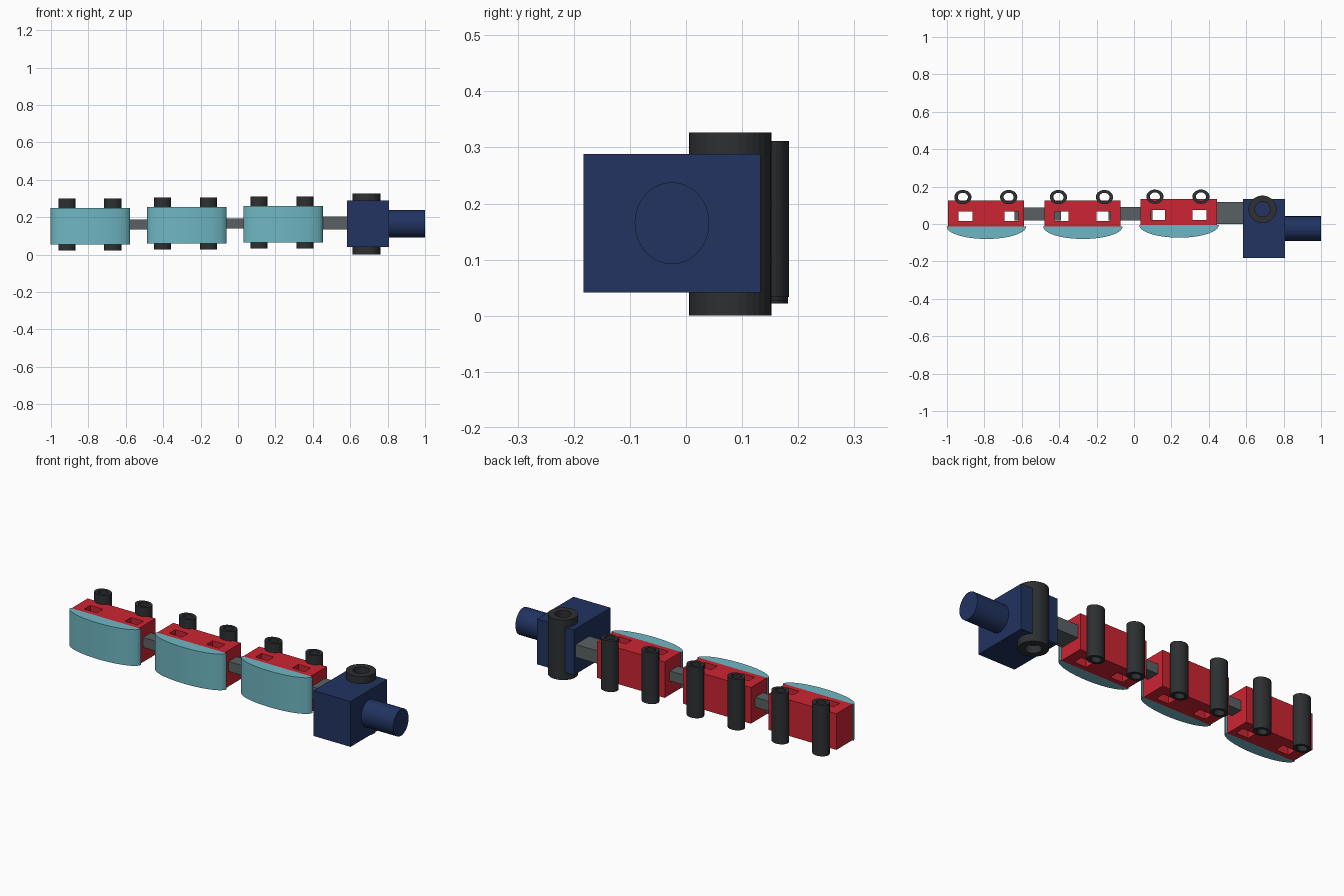
import bpy, bmesh
from math import sin, cos, pi

if "Cube" in bpy.data.objects:
    bpy.data.objects.remove(bpy.data.objects["Cube"])


def material(name, rgb):
    m = bpy.data.materials.new(name)
    m.diffuse_color = (*rgb, 1)
    m.use_nodes = True
    m.node_tree.nodes["Principled BSDF"].inputs["Base Color"].default_value = m.diffuse_color
    return m


RED = material("red", (0.60, 0.018, 0.032))
TEAL = material("teal", (0.16, 0.47, 0.54))
NAVY = material("navy", (0.015, 0.033, 0.117))
BLACK = material("black", (0.026, 0.029, 0.031))
GREY = material("grey", (0.10, 0.12, 0.127))


def finish(bm, name, mat):
    bmesh.ops.recalc_face_normals(bm, faces=bm.faces[:])
    me = bpy.data.meshes.new(name)
    bm.to_mesh(me)
    bm.free()
    me.materials.append(mat)
    ob = bpy.data.objects.new(name, me)
    bpy.context.collection.objects.link(ob)
    return ob


def extrude_up(bm, height):
    r = bmesh.ops.extrude_face_region(bm, geom=bm.faces[:])
    verts = [v for v in r["geom"] if isinstance(v, bmesh.types.BMVert)]
    bmesh.ops.translate(bm, verts=verts, vec=(0, 0, height))


def plate(name, xs, ys, z0, z1, mat, holes=()):
    """Block split along xs and ys, with the listed cells left open right through."""
    bm = bmesh.new()
    v = [[bm.verts.new((x, y, z0)) for y in ys] for x in xs]
    for i in range(len(xs) - 1):
        for j in range(len(ys) - 1):
            if (i, j) not in holes:
                bm.faces.new((v[i][j], v[i + 1][j], v[i + 1][j + 1], v[i][j + 1]))
    extrude_up(bm, z1 - z0)
    return finish(bm, name, mat)


def tube(name, x, y, z0, z1, outer, inner, mat, n=32):
    bm = bmesh.new()
    rings = [[bm.verts.new((x + rx * cos(2 * pi * k / n), y + ry * sin(2 * pi * k / n), z0))
              for k in range(n)] for rx, ry in (outer, inner)]
    for k in range(n):
        m = (k + 1) % n
        bm.faces.new((rings[0][k], rings[0][m], rings[1][m], rings[1][k]))
    extrude_up(bm, z1 - z0)
    return finish(bm, name, mat)


def bowed_pad(name, x, y, rx, ry, z0, z1, mat, n=32):
    """Half-ellipse slab bulging towards the front."""
    bm = bmesh.new()
    bm.faces.new([bm.verts.new((x - rx * cos(pi * k / n), y - ry * sin(pi * k / n), z0))
                  for k in range(n + 1)])
    extrude_up(bm, z1 - z0)
    return finish(bm, name, mat)


# Three segments: red body with two slots, teal front pad, two rear tubes
segments = [  # left x of body, y of body front, base z, slot starts, tube centres
    (-0.995, -0.013, 0.053, (0.057, 0.303), (0.080, 0.325)),
    (-0.479, -0.013, 0.058, (0.054, 0.279), (0.075, 0.321)),
    (0.035, -0.006, 0.064, (0.055, 0.278), (0.077, 0.323)),
]
for i, (x, y, z, slots, tubes) in enumerate(segments, 1):
    a, b = slots
    xs = [x + d for d in (0, a, a + 0.075, b, b + 0.075, 0.408)]
    ys = [y, y + 0.028, y + 0.080, y + 0.139]
    plate(f"segment_body_{i}", xs, ys, z, z + 0.197, RED, {(1, 1), (3, 1)})
    bowed_pad(f"segment_pad_{i}", x + 0.206, y, 0.2125, 0.067, z, z + 0.197, TEAL)
    for k, t in enumerate(tubes, 1):
        tube(f"rear_tube_{i}_{k}", x + t, 0.144 + (0.002 if i == 3 else 0), z - 0.031,
             z + 0.247, (0.046, 0.038), (0.027, 0.023), BLACK)

# Grey connecting links
plate("link_1", (-0.64, -0.39), (0.02, 0.088), 0.133, 0.187, GREY)
plate("link_2", (-0.135, 0.10), (0.02, 0.090), 0.140, 0.194, GREY)
plate("link_3", (0.40, 0.62), (0.0, 0.118), 0.133, 0.203, GREY)

# End block with its vertical tube
plate("end_block", (0.583, 0.807), (-0.183, 0.133), 0.041, 0.288, NAVY)
tube("end_tube", 0.687, 0.0785, 0.0, 0.327, (0.075, 0.0735), (0.041, 0.040), BLACK)

# Round shaft leaving the end block
bm = bmesh.new()
n = 32
bm.faces.new([bm.verts.new((0.80, -0.025 + 0.0665 * cos(2 * pi * k / n),
                            0.165 + 0.073 * sin(2 * pi * k / n))) for k in range(n)])
r = bmesh.ops.extrude_face_region(bm, geom=bm.faces[:])
bmesh.ops.translate(bm, verts=[v for v in r["geom"] if isinstance(v, bmesh.types.BMVert)],
                    vec=(0.20, 0, 0))
finish(bm, "end_shaft", NAVY)
